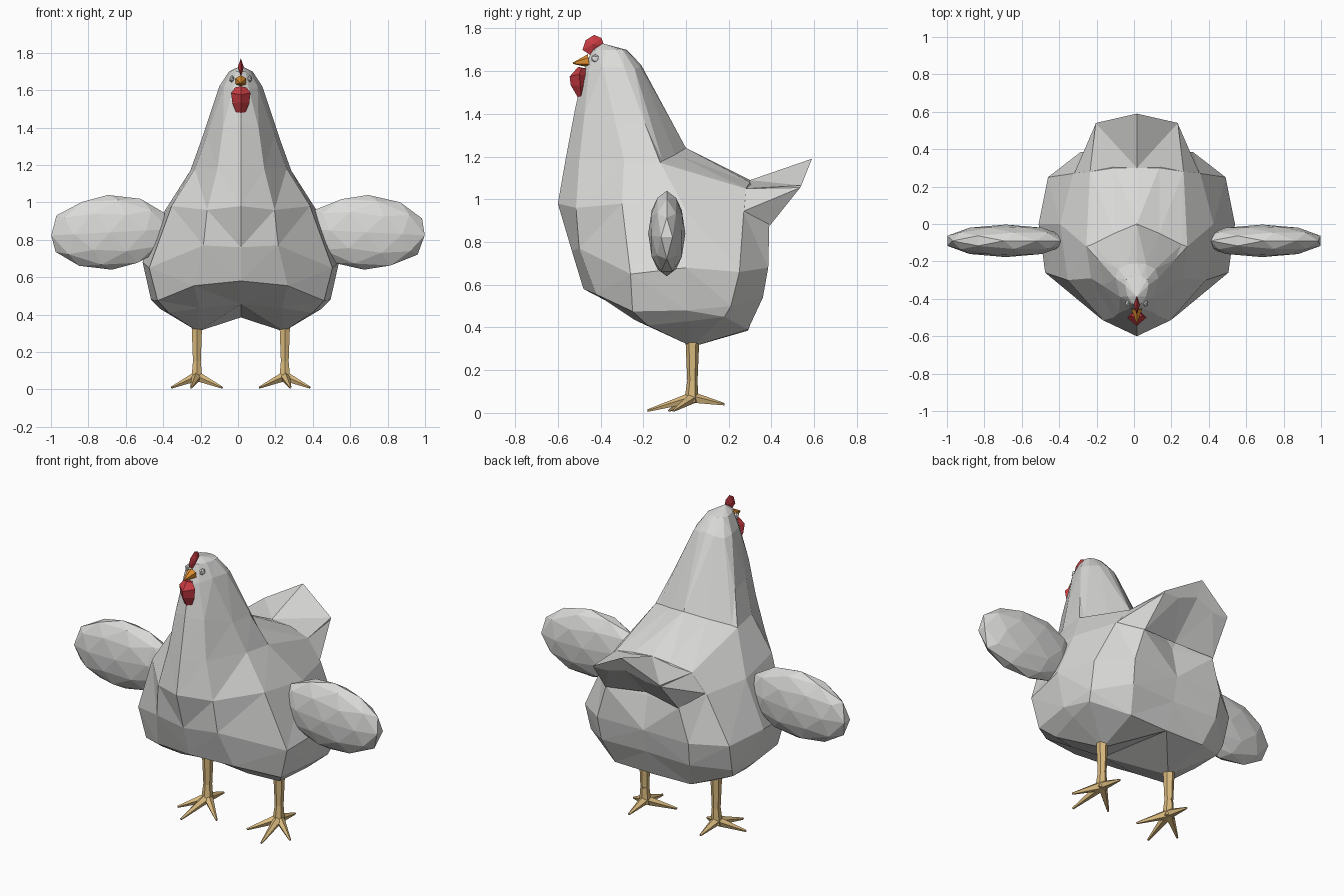
import bpy
import bmesh
from math import radians
from mathutils import Vector

CENTRE_X = 0.015  # symmetry plane of the body

default_cube = bpy.data.objects.get("Cube")
if default_cube:
    bpy.data.objects.remove(default_cube, do_unlink=True)


def make_material(name, red, green, blue):
    material = bpy.data.materials.new(name)
    material.use_nodes = True
    colour = (red, green, blue, 1.0)
    material.diffuse_color = colour
    shader = material.node_tree.nodes["Principled BSDF"]
    shader.inputs["Base Color"].default_value = colour
    shader.inputs["Roughness"].default_value = 0.8
    return material


feather = make_material("feather white", 0.7, 0.7, 0.69)
eye_white = make_material("eye white", 0.8, 0.8, 0.8)
skin = make_material("leg tan", 0.7, 0.49, 0.21)
red = make_material("comb red", 0.58, 0.045, 0.055)
orange = make_material("beak orange", 0.75, 0.28, 0.03)


def finish(name, bm, material, location=(CENTRE_X, 0, 0), mirror=False):
    """Turn a bmesh into a flat-shaded object, optionally mirrored in x."""
    bmesh.ops.recalc_face_normals(bm, faces=bm.faces[:])
    mesh = bpy.data.meshes.new(name)
    bm.to_mesh(mesh)
    bm.free()
    mesh.materials.append(material)
    obj = bpy.data.objects.new(name, mesh)
    obj.location = location
    bpy.context.collection.objects.link(obj)
    if mirror:
        modifier = obj.modifiers.new("Mirror", "MIRROR")
        modifier.use_clip = True
    return obj


def loft(bm, rows):
    """Skin open rows of points with quads and return the vertices."""
    grid = [[bm.verts.new(point) for point in row] for row in rows]
    for low, high in zip(grid, grid[1:]):
        for i in range(len(low) - 1):
            bm.faces.new((low[i], low[i + 1], high[i + 1], high[i]))
    return grid


def fan(bm, row, tip):
    apex = bm.verts.new(tip)
    for a, b in zip(row, row[1:]):
        bm.faces.new((a, b, apex))
    return apex


def tube(bm, start, end, start_radius, end_radius, sides=6):
    """Tapered limb between two points."""
    start, end = Vector(start), Vector(end)
    axis = end - start
    turn = axis.to_track_quat("Z", "Y").to_matrix().to_4x4()
    turn.translation = (start + end) / 2
    bmesh.ops.create_cone(bm, cap_ends=True, segments=sides, radius1=start_radius,
                          radius2=end_radius, depth=axis.length, matrix=turn)


def ball(name, material, centre, radii, detail):
    bm = bmesh.new()
    bmesh.ops.create_icosphere(bm, subdivisions=detail, radius=1)
    bmesh.ops.scale(bm, vec=radii, verts=bm.verts[:])
    return finish(name, bm, material, centre)


# Half body, bottom to head; each row runs breast, shoulder, side, rump, back
body_rows = [
    [(0, -.24, .455), (.22, -.24, .435), (.385, -.18, .41), (.43, .02, .43),
     (.45, .18, .45), (.25, .29, .39), (0, .29, .385)],
    [(0, -.48, .58), (.25, -.42, .555), (.445, -.25, .475), (.48, 0, .48),
     (.465, .21, .5), (.29, .36, .54), (0, .35, .54)],
    [(0, -.535, .76), (.2, -.5, .77), (.49, -.26, .65), (.525, 0, .68),
     (.475, .25, .66), (.3, .385, .68), (0, .38, .68)],
    [(0, -.6, .98), (.18, -.515, .96), (.37, -.3, .98), (.41, 0, .95),
     (.34, .27, .94), (.24, .39, .88), (0, .34, .87)],
    [(0, -.565, 1.18), (.125, -.5, 1.18), (.245, -.29, 1.18), (.27, -.12, 1.17),
     (.25, .28, 1.05), (.12, .3, 1.08), (0, .3, 1.09)],
    [(0, -.52, 1.42), (.095, -.475, 1.4), (.18, -.33, 1.36), (.205, -.19, 1.35),
     (.24, -.11, 1.18), (.12, -.05, 1.21), (0, 0, 1.24)],
    [(0, -.48, 1.6), (.045, -.455, 1.6), (.09, -.39, 1.62), (.115, -.29, 1.62),
     (.1, -.24, 1.61), (.05, -.215, 1.62), (0, -.21, 1.63)],
]
# The crown repeats the top row, drawn in towards the middle of the head
crown = [(x * 0.55, -0.38 + (y + 0.38) * 0.6, 1.7) for x, y, z in body_rows[-1]]
bm = bmesh.new()
grid = loft(bm, body_rows + [crown])
fan(bm, grid[-1], (0, -0.39, 1.73))
hip = fan(bm, grid[0], (0.23, 0.03, 0.31))
bm.faces.new((grid[0][0], grid[0][-1], hip))
bmesh.ops.triangulate(bm, faces=bm.faces[:])
finish("body", bm, feather, mirror=True)

# Upturned tail, lofted from the rump to a peaked end
bm = bmesh.new()
grid = loft(bm, [
    [(0, 0.3, 1.09), (0.25, 0.28, 1.05), (0.335, 0.27, 0.945),
     (0.24, 0.395, 0.88), (0, 0.36, 0.9)],
    [(0, 0.59, 1.19), (0.22, 0.54, 1.065), (0.22, 0.535, 1.055),
     (0.12, 0.535, 1.06), (0, 0.55, 1.1)],
])
bm.faces.new(grid[-1])
bmesh.ops.triangulate(bm, faces=bm.faces[:])
finish("tail", bm, feather, mirror=True)

# Paired wings, legs, feet and eyes
for side, label in ((1, "left"), (-1, "right")):
    wing = ball(label + "_wing", feather, (side * 0.685, -0.09, 0.84),
                (0.33, 0.087, 0.2), 2)
    wing.rotation_euler.y = radians(side * 3)

    bm = bmesh.new()
    hip_x = side * 0.235
    ankle = (hip_x, 0.03, 0.07)
    tube(bm, (hip_x, 0.03, 0.36), (hip_x, 0.03, 0.15), 0.033, 0.024)
    tube(bm, (hip_x, 0.03, 0.15), (hip_x, 0.025, 0.05), 0.024, 0.034)
    for dx, dy, tip_z in ((0.03, -0.21, 0.01), (-0.135, -0.11, 0.01),
                          (0.135, -0.09, 0.01), (0, 0.15, 0.04)):
        tube(bm, ankle, (hip_x + side * dx, 0.03 + dy, tip_z), 0.028, 0.006, 5)
    finish(label + "_leg", bm, skin)

    ball(label + "_eye", eye_white, (CENTRE_X + side * 0.048, -0.425, 1.66),
         (0.014, 0.02, 0.02), 1)

# Comb: a thin rounded crest, thickest in the middle
bm = bmesh.new()
crest = [(-0.485, 1.70), (-0.47, 1.745), (-0.43, 1.77), (-0.395, 1.755),
         (-0.385, 1.725), (-0.44, 1.67)]
rim = [bm.verts.new((0, y, z)) for y, z in crest]
for x in (-0.016, 0.016):
    fan(bm, rim + rim[:1], (x, -0.435, 1.725))
finish("comb", bm, red)

# Wattle: faceted drop below the beak
bm = bmesh.new()
grid = loft(bm, [
    [(0, -0.505, 1.62), (0.03, -0.49, 1.615), (0, -0.45, 1.61)],
    [(0, -0.545, 1.575), (0.052, -0.5, 1.585), (0, -0.45, 1.58)],
    [(0, -0.54, 1.535), (0.045, -0.495, 1.53), (0, -0.46, 1.53)],
    [(0, -0.505, 1.475), (0.025, -0.49, 1.48), (0, -0.47, 1.485)],
])
bm.faces.new(grid[0])
bm.faces.new(grid[-1])
finish("wattle", bm, red, mirror=True)

# Beak
bm = bmesh.new()
tube(bm, (0, -0.455, 1.648), (0, -0.53, 1.637), 0.032, 0.003, 6)
finish("beak", bm, orange)
